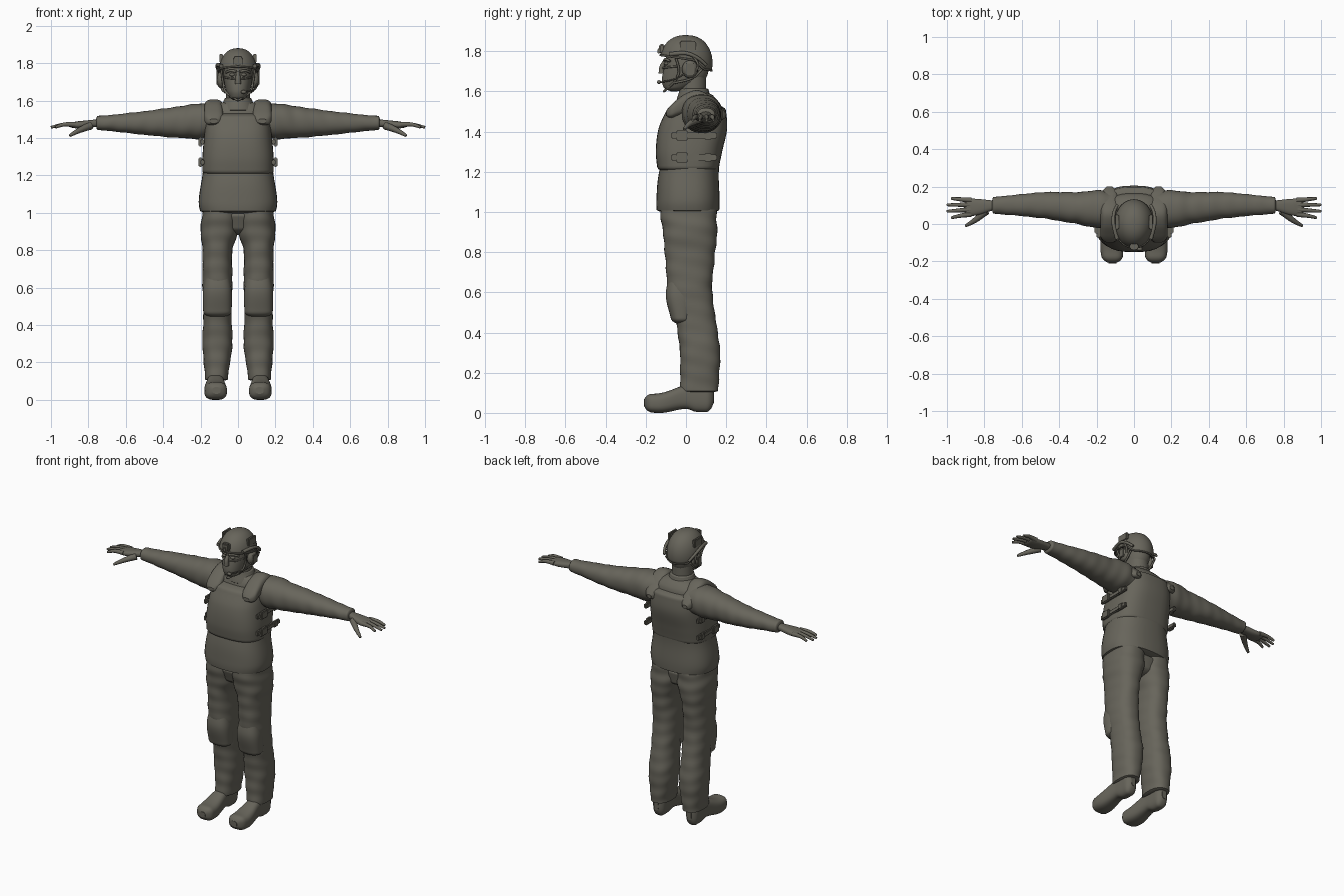
import bpy, bmesh, math
from mathutils import Vector

if "Cube" in bpy.data.objects:
    bpy.data.objects.remove(bpy.data.objects["Cube"], do_unlink=True)

OLIVE = (0.137, 0.13, 0.105, 1)
mat = bpy.data.materials.new("olive grey")
mat.use_nodes = True
mat.diffuse_color = OLIVE
shader = mat.node_tree.nodes["Principled BSDF"]
shader.inputs["Base Color"].default_value = OLIVE
shader.inputs["Roughness"].default_value = 0.8


def finish(name, bm, pair=False):
    """Turn a bmesh into a smooth object, mirrored across x for pairs."""
    bmesh.ops.recalc_face_normals(bm, faces=bm.faces)
    mesh = bpy.data.meshes.new(name)
    bm.to_mesh(mesh)
    bm.free()
    mesh.materials.append(mat)
    part = bpy.data.objects.new(name, mesh)
    bpy.context.collection.objects.link(part)
    bpy.ops.object.select_all(action='DESELECT')
    part.select_set(True)
    bpy.context.view_layer.objects.active = part
    bpy.ops.object.shade_smooth_by_angle(angle=math.radians(50))
    if pair:
        mirror = part.modifiers.new("Mirror", 'MIRROR')
        mirror.use_mirror_merge = False
    return part


def sample(rows, w):
    """Smoothly interpolate rows whose first value is the position."""
    last = len(rows) - 1
    i = 0
    while i < last - 1 and w > rows[i + 1][0]:
        i += 1
    before, start, end, after = (rows[min(max(k, 0), last)] for k in range(i - 1, i + 3))
    t = (w - start[0]) / (end[0] - start[0])
    values = []
    for a, b, c, d in list(zip(before, start, end, after))[1:]:
        into, out = (c - a) / 2, (d - b) / 2
        bend = b + t * into + t * t * (3 * (c - b) - 2 * into - out)
        values.append(bend + t ** 3 * (2 * (b - c) + into + out))
    return values


def power_wave(value, power):
    return math.copysign(abs(value) ** (2 / power), value)


def loft(name, axis, rows, power=2.5, soft=0.02, pair=False, wrinkle=0, rings=36, sides=36):
    """Rows hold position, u centre, u radius, v centre, v radius; soft rounds both ends."""
    bm = bmesh.new()
    first, length = rows[0][0], rows[-1][0] - rows[0][0]
    loops = []
    for i in range(rings + 1):
        w = first + length * (1 - math.cos(math.pi * i / rings)) / 2
        uc, ur, vc, vr = sample(rows, w)
        inset = min(w - first, first + length - w, soft) / soft
        cap = max(0.4, math.sqrt(max(0, 1 - (1 - inset) ** 2)))
        loop = []
        for k in range(sides):
            a = math.tau * k / sides
            fold = math.sin(w * 75 + 2 * math.sin(a)) + math.sin(w * 43 - 3 * a) / 2
            scale = cap * (1 + wrinkle * fold)
            u = uc + scale * ur * power_wave(math.cos(a), power)
            v = vc + scale * vr * power_wave(math.sin(a), power)
            place = {'x': (w, u, v), 'y': (u, w, v), 'z': (u, v, w)}
            loop.append(bm.verts.new(place[axis]))
        loops.append(loop)
    for low, high in zip(loops, loops[1:]):
        for k in range(sides):
            bm.faces.new((low[k - 1], low[k], high[k], high[k - 1]))
    bm.faces.new(loops[0])
    bm.faces.new(loops[-1])
    return finish(name, bm, pair)


def tube(name, points, start, end, pair=False, steps=4):
    """Round tube through points, tapering from one radius to the other."""
    curve = bpy.data.curves.new(name, 'CURVE')
    curve.dimensions = '3D'
    curve.bevel_depth, curve.bevel_resolution, curve.use_fill_caps = 1, 3, True
    rows = [(i, *p) for i, p in enumerate(points)]
    count = (len(points) - 1) * steps
    line = curve.splines.new('POLY')
    line.points.add(count)
    for i, point in enumerate(line.points):
        point.co = (*sample(rows, i / steps), 1)
        point.radius = start + (end - start) * i / count
    guide = bpy.data.objects.new(name, curve)
    bpy.context.collection.objects.link(guide)
    graph = bpy.context.evaluated_depsgraph_get()
    mesh = bpy.data.meshes.new_from_object(guide.evaluated_get(graph))
    bm = bmesh.new()
    bm.from_mesh(mesh)
    bpy.data.objects.remove(guide)
    bpy.data.meshes.remove(mesh)
    return finish(name, bm, pair)


def solid(name, centre, size, pair=False, rounded=False):
    """Ellipsoid, or a block with bevelled edges."""
    bm = bmesh.new()
    if rounded:
        bmesh.ops.create_uvsphere(bm, u_segments=20, v_segments=12, radius=0.5)
    else:
        bmesh.ops.create_cube(bm, size=1)
    for v in bm.verts:
        v.co = Vector(centre) + v.co * Vector(size)
    if not rounded:
        bmesh.ops.bevel(bm, geom=bm.edges[:], offset=min(size) / 4, segments=2, affect='EDGES')
    return finish(name, bm, pair)


# Shirt, vest and collar
loft("shirt", 'z', [(0.99, 0, 0.2, 0.01, 0.155), (1.06, 0, 0.21, 0.01, 0.157), (1.2, 0, 0.19, 0.015, 0.148),
                    (1.4, 0, 0.17, 0.05, 0.13), (1.55, 0, 0.15, 0.06, 0.1), (1.6, 0, 0.09, 0.05, 0.07)])
loft("vest", 'z', [(1.19, 0, 0.19, 0.01, 0.15), (1.3, 0, 0.19, 0.015, 0.165),
                   (1.42, 0, 0.18, 0.035, 0.17), (1.54, 0, 0.17, 0.055, 0.14)], power=2.8, soft=0.03)
loft("vest_strap", 'y', [(-0.1, 0.13, 0.05, 1.49, 0.03), (0, 0.13, 0.05, 1.54, 0.05),
                         (0.08, 0.13, 0.05, 1.55, 0.05), (0.2, 0.13, 0.04, 1.48, 0.03)], 3, 0.04, pair=True)
loft("collar", 'z', [(1.54, 0, 0.1, 0.04, 0.09), (1.62, 0, 0.07, 0.04, 0.07)], 2, 0.01)
for height in (1.27, 1.38):
    solid("side_strap", (0.19, 0.04, height), (0.02, 0.23, 0.03), pair=True)
    solid("strap_buckle", (0.2, -0.02, height), (0.02, 0.06, 0.05), pair=True)
    solid("strap_end", (0.195, 0.11, height), (0.02, 0.04, 0.04), pair=True)

# Sleeves
loft("sleeve", 'x', [(0.1, 0.08, 0.09, 1.49, 0.08), (0.2, 0.08, 0.1, 1.49, 0.095), (0.3, 0.085, 0.085, 1.485, 0.085),
                     (0.48, 0.1, 0.07, 1.48, 0.065), (0.76, 0.1, 0.045, 1.48, 0.037)],
     2.2, 0.01, pair=True, wrinkle=0.015, rings=60)

# Hands with evenly fanned fingers
loft("palm", 'x', [(0.74, 0.1, 0.025, 1.48, 0.02), (0.85, 0.09, 0.045, 1.47, 0.02),
                   (0.91, 0.09, 0.045, 1.47, 0.012)], pair=True)
for finger in range(4):
    fan = finger - 1.5
    tip = 1 - 0.012 * (fan * fan - 0.25)
    tube("finger", [(0.87, 0.09 + fan / 40, 1.472), (0.93, 0.088 + fan / 34, 1.472),
                    (tip, 0.085 + fan / 29, 1.457)], 0.015, 0.007, pair=True)
tube("thumb", [(0.79, 0.07, 1.465), (0.85, 0.02, 1.44), (0.9, -0.01, 1.412)], 0.022, 0.007, pair=True)

# Trousers and knee pads
loft("trouser_seat", 'z', [(0.88, 0, 0.1, 0.02, 0.1), (1.02, 0, 0.18, 0.01, 0.13)], soft=0.04)
loft("trouser_leg", 'z', [(0.1, 0.115, 0.06, 0.065, 0.095), (0.3, 0.11, 0.08, 0.07, 0.1),
                          (0.45, 0.11, 0.075, 0.05, 0.1), (0.62, 0.11, 0.08, 0.02, 0.11),
                          (0.8, 0.11, 0.08, 0.02, 0.125), (0.9, 0.1, 0.1, 0.02, 0.135),
                          (1.02, 0.09, 0.1, 0.01, 0.14)], 2.4, 0.01, pair=True, wrinkle=0.015, rings=80)
loft("knee_pad", 'z', [(0.44, 0.11, 0.075, -0.02, 0.05), (0.58, 0.11, 0.077, -0.03, 0.07),
                       (0.69, 0.11, 0.06, -0.03, 0.055)], soft=0.03, pair=True)

# Boots
loft("boot", 'y', [(-0.21, 0.115, 0.055, 0.05, 0.045), (-0.12, 0.12, 0.06, 0.05, 0.05),
                   (0, 0.12, 0.045, 0.08, 0.06), (0.05, 0.12, 0.042, 0.08, 0.075),
                   (0.14, 0.12, 0.04, 0.08, 0.075)], 2.8, 0.04, pair=True)

# Head and masked face
loft("neck", 'z', [(1.57, 0, 0.065, 0.035, 0.065), (1.72, 0, 0.06, 0.035, 0.065)], 2)
loft("head", 'z', [(1.6, 0, 0.04, -0.06, 0.045), (1.65, 0, 0.065, -0.015, 0.105),
                   (1.74, 0, 0.077, 0.005, 0.11), (1.83, 0, 0.07, 0, 0.09)], 2.2)
tube("nose", [(0, -0.105, 1.75), (0, -0.12, 1.72), (0, -0.12, 1.69)], 0.01, 0.017)
tube("brow", [(0.01, -0.106, 1.755), (0.04, -0.1, 1.76), (0.065, -0.08, 1.75)], 0.008, 0.006, pair=True)
solid("eye", (0.03, -0.097, 1.738), (0.03, 0.025, 0.018), pair=True, rounded=True)
tube("mask_edge", [(0, -0.12, 1.715), (0.05, -0.09, 1.72), (0.072, -0.04, 1.725)], 0.005, 0.005, pair=True)

# Helmet shell with a rim that drops behind the ears
bm = bmesh.new()
crown = bm.verts.new((0, 0, 1.88))
AROUND, UP = 48, 14
columns = []
for i in range(AROUND):
    turn = math.tau * i / AROUND
    back = math.sin(turn)
    drop = min(1, max(0, 3 * back - 1))
    low = math.radians(8 - 8 * back - 16 * drop)
    column = []
    for j in range(UP):
        rise = low + (math.pi / 2 - low) * j / UP
        reach = math.cos(rise) ** 0.85
        column.append(bm.verts.new((0.106 * reach * math.cos(turn), 0.132 * reach * back,
                                    1.742 + 0.138 * math.sin(rise))))
    columns.append(column)
for left, right in zip(columns, columns[1:] + columns[:1]):
    for j in range(UP - 1):
        bm.faces.new((left[j], right[j], right[j + 1], left[j + 1]))
    bm.faces.new((left[-1], right[-1], crown))
rim = [column[0].co.copy() for column in columns]
helmet = finish("helmet", bm)
helmet.modifiers.new("Thickness", 'SOLIDIFY').thickness = 0.012
tube("helmet_rim", rim + rim[:1], 0.005, 0.005, steps=1)

# Helmet fittings
solid("front_mount", (0, -0.12, 1.81), (0.05, 0.03, 0.05))
solid("mount_clip", (0, -0.135, 1.8), (0.025, 0.015, 0.025))
solid("side_pad", (0.09, 0.01, 1.825), (0.02, 0.08, 0.05), pair=True)
tube("side_rail", [(0.09, -0.08, 1.785), (0.11, 0, 1.79), (0.107, 0.06, 1.765), (0.09, 0.1, 1.73)],
     0.011, 0.008, pair=True)

# Headset and chin straps
solid("ear_cup", (0.09, 0.02, 1.71), (0.05, 0.08, 0.09), pair=True, rounded=True)
solid("ear_cup_plate", (0.11, 0.02, 1.71), (0.012, 0.04, 0.055), pair=True)
tube("headset_arm", [(0.1, 0.05, 1.7), (0.11, 0.06, 1.735), (0.108, 0.035, 1.775)], 0.006, 0.006, pair=True)
tube("chin_strap", [(0.09, -0.05, 1.765), (0.08, -0.035, 1.7), (0.065, -0.06, 1.645), (0, -0.11, 1.6)],
     0.006, 0.006, pair=True)
tube("rear_strap", [(0.09, 0.08, 1.71), (0.088, 0.03, 1.665), (0.066, -0.06, 1.642)], 0.006, 0.006, pair=True)
tube("microphone_boom", [(0.1, 0, 1.69), (0.09, -0.06, 1.66), (0.035, -0.13, 1.645)], 0.004, 0.004)
solid("microphone", (0.03, -0.134, 1.646), (0.03, 0.02, 0.02), rounded=True)
